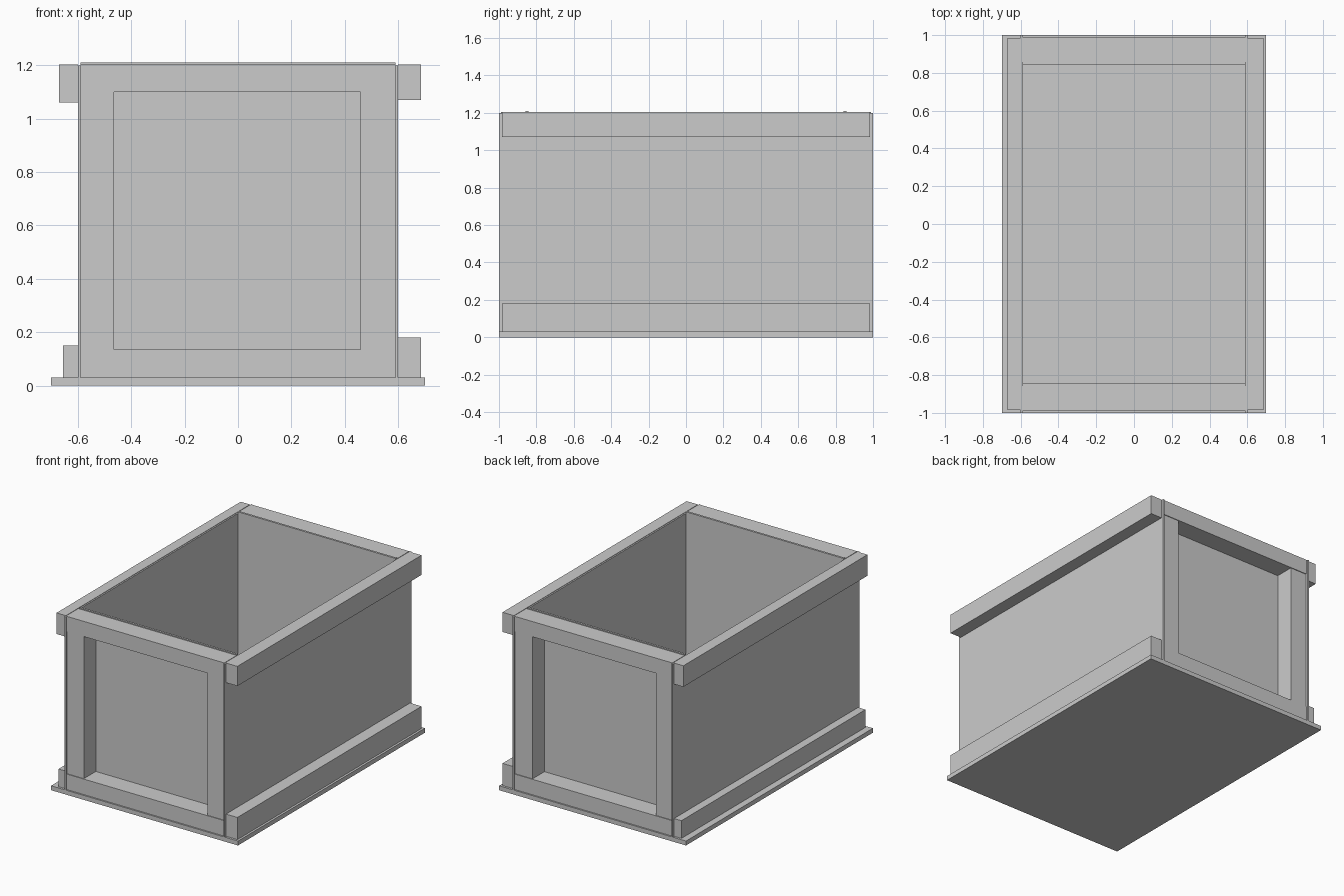
import bpy

if "Cube" in bpy.data.objects:
    bpy.data.objects.remove(bpy.data.objects["Cube"])


def box(name, x, y, z):
    """Box from (min, max) ranges along each axis."""
    verts = [(a, b, c) for a in x for b in y for c in z]
    faces = [(0, 1, 3, 2), (4, 6, 7, 5), (0, 4, 5, 1),
             (2, 3, 7, 6), (0, 2, 6, 4), (1, 5, 7, 3)]
    mesh = bpy.data.meshes.new(name)
    mesh.from_pydata(verts, [], faces)
    mesh.update()
    obj = bpy.data.objects.new(name, mesh)
    bpy.context.collection.objects.link(obj)
    return obj


# Base plate
box("base_plate", (-0.70, 0.70), (-1.0, 1.0), (0, 0.03))

# Thin side panels
box("left_panel", (-0.60, -0.59), (-1.0, 1.0), (0.03, 1.20))
box("right_panel", (0.59, 0.60), (-1.0, 1.0), (0.03, 1.20))

# Long rails on the sides, each a slightly different size
RAIL_Y = (-0.985, 0.985)
box("left_top_rail", (-0.67, -0.60), RAIL_Y, (1.06, 1.203))
box("right_top_rail", (0.60, 0.685), RAIL_Y, (1.07, 1.203))
box("left_bottom_rail", (-0.655, -0.60), RAIL_Y, (0.03, 0.15))
box("right_bottom_rail", (0.60, 0.685), RAIL_Y, (0.03, 0.18))

# Recessed end panels framed by beams and posts
for side, s in (("front", -1), ("back", 1)):
    def depth(a, b):
        return tuple(sorted((s * a, s * b)))

    box(side + "_panel", (-0.59, 0.59), depth(0.843, 0.857), (0.03, 1.21))
    box(side + "_top_beam", (-0.59, 0.59), depth(0.857, 0.99), (1.10, 1.203))
    box(side + "_bottom_beam", (-0.59, 0.59), depth(0.857, 0.99), (0.03, 0.135))
    box(side + "_left_post", (-0.59, -0.465), depth(0.857, 0.985), (0.135, 1.10))
    box(side + "_right_post", (0.46, 0.59), depth(0.857, 0.985), (0.135, 1.10))
